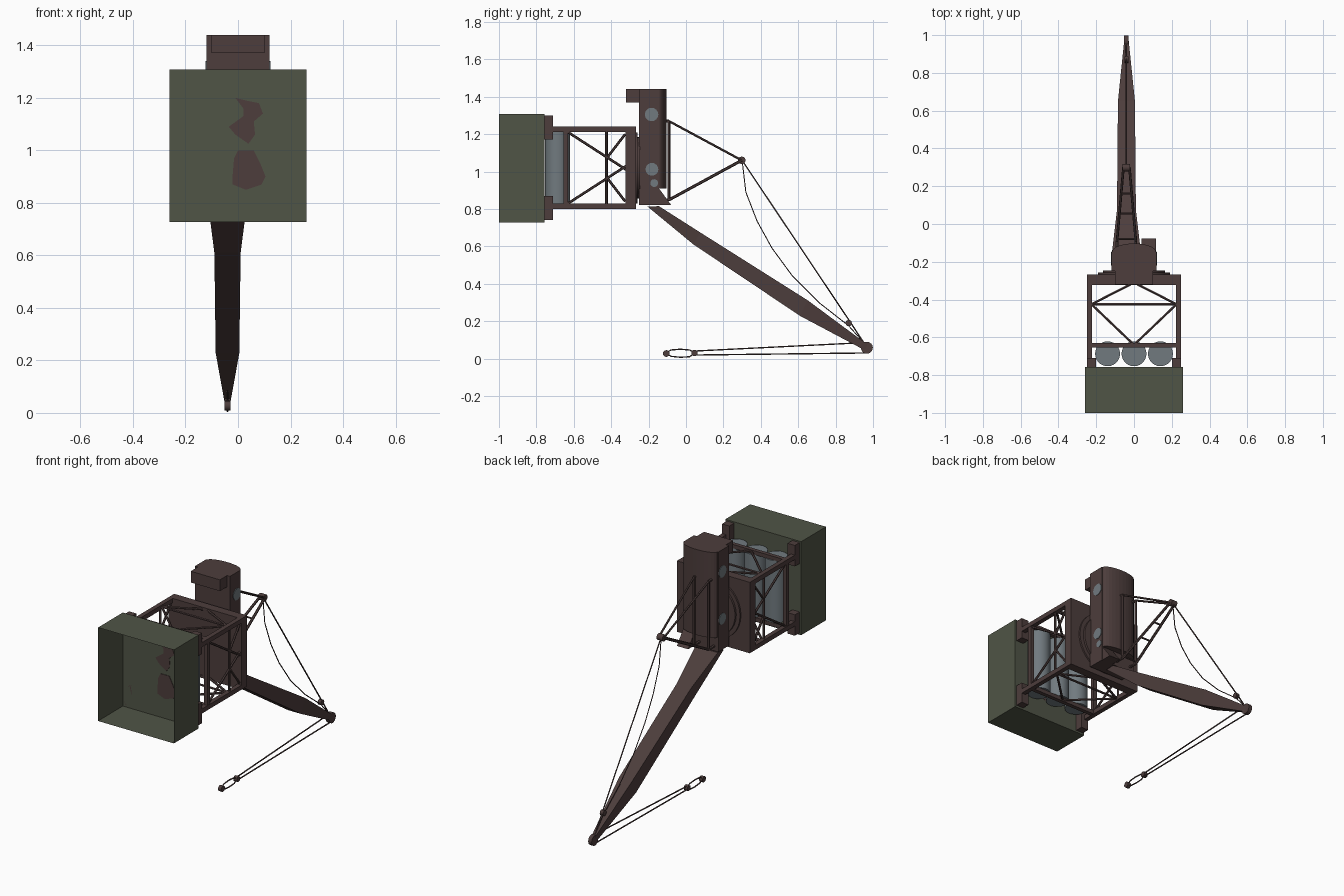
import bpy, bmesh, math
from mathutils import Vector

if "Cube" in bpy.data.objects:
    bpy.data.objects.remove(bpy.data.objects["Cube"])


def material(name, rgb):
    m = bpy.data.materials.new(name)
    m.diffuse_color = (*rgb, 1)
    m.use_nodes = True
    m.node_tree.nodes["Principled BSDF"].inputs["Base Color"].default_value = m.diffuse_color
    return m


GREEN = material("olive green", (0.080, 0.089, 0.061))
BROWN = material("dark brown", (0.074, 0.047, 0.045))
GREY = material("blue grey", (0.165, 0.195, 0.213))


def finish(name, bm, mat, smooth=False):
    bmesh.ops.recalc_face_normals(bm, faces=bm.faces[:])
    me = bpy.data.meshes.new(name)
    bm.to_mesh(me)
    bm.free()
    me.materials.append(mat)
    ob = bpy.data.objects.new(name, me)
    bpy.context.collection.objects.link(ob)
    if smooth:
        bpy.context.view_layer.objects.active = ob
        ob.select_set(True)
        bpy.ops.object.shade_smooth_by_angle(angle=math.radians(35))
        ob.select_set(False)
    return ob


def box(name, x, y, z, mat=BROWN):
    bm = bmesh.new()
    bmesh.ops.create_cube(bm, size=1)
    for v in bm.verts:
        v.co = [a + (b - a) * (c + 0.5) for (a, b), c in zip((x, y, z), v.co)]
    return finish(name, bm, mat)


def rod(name, a, b, r, mat=BROWN, sides=6):
    """Cylinder between two points."""
    a, b = Vector(a), Vector(b)
    bm = bmesh.new()
    bmesh.ops.create_cone(bm, cap_ends=True, segments=sides, radius1=r, radius2=r, depth=(b - a).length)
    q = (b - a).to_track_quat('Z', 'Y')
    for v in bm.verts:
        v.co = q @ v.co + (a + b) / 2
    return finish(name, bm, mat, sides > 12)


def prism(name, outline, a, b, place, mat=BROWN):
    """Extrude a 2D outline from a to b; place(u, v, t) gives the 3D point."""
    bm = bmesh.new()
    lo, hi = [[bm.verts.new(place(u, v, t)) for u, v in outline] for t in (a, b)]
    bm.faces.new(lo)
    bm.faces.new(hi)
    for i in range(len(lo)):
        j = (i + 1) % len(lo)
        bm.faces.new((lo[i], lo[j], hi[j], hi[i]))
    return finish(name, bm, mat)


def cable(name, points, r=0.004):
    """Bent cable as one poly curve with a round bevel."""
    cu = bpy.data.curves.new(name, 'CURVE')
    cu.dimensions = '3D'
    cu.bevel_depth = r
    cu.bevel_resolution = 1
    sp = cu.splines.new('POLY')
    sp.points.add(len(points) - 1)
    for p, (y, z) in zip(sp.points, points):
        p.co = (CX, y, z, 1)
    cu.materials.append(BROWN)
    ob = bpy.data.objects.new(name, cu)
    bpy.context.collection.objects.link(ob)


CX = -0.04   # centre line of the boom
CZ = 1.02    # centre height of the tower

# Base box, open at the front
base = box("base_box", (-0.26, 0.26), (-1, -0.757), (0.728, 1.308), GREEN)
bm = bmesh.new()
bm.from_mesh(base.data)
bmesh.ops.delete(bm, geom=[f for f in bm.faces if f.normal.y < -0.9], context='FACES')
bm.to_mesh(base.data)
bm.free()

# Dark patches on the inside of the base
upper = [(-.01, 1.2), (.03, 1.19), (.08, 1.18), (.095, 1.14), (.06, 1.11), (.065, 1.06),
         (.04, 1.025), (-.01, 1.06), (-.035, 1.09), (.02, 1.13), (.02, 1.16)]
lower = [(0, 1), (.06, 1), (.085, .95), (.105, .9), (.09, .87), (.03, .85),
         (-.02, .87), (-.02, .91), (-.015, .97)]
for n, o in (("upper", upper), ("lower", lower)):
    prism(n + "_base_patch", o, -0.760, -0.756, lambda u, v, t: (u, t, v))

# Tower: feet, corner posts and frame bars
for sx in (-1, 1):
    for sz in (-1, 1):
        x0, x1 = sorted((sx * 0.20, sx * 0.25))
        z0, z1 = sorted((CZ + sz * 0.15, CZ + sz * 0.28))
        box("tower_foot", (x0, x1), (-0.757, -0.71), (z0, z1))
        x0, x1 = sorted((sx * 0.222, sx * 0.25))
        z0, z1 = sorted((CZ + sz * 0.192, CZ + sz * 0.22))
        box("tower_post", (x0, x1), (-0.74, -0.27), (z0, z1))
for s in (-1, 1):
    x, z = s * 0.236, CZ + s * 0.206
    box("frame_bar_side", (x - .012, x + .012), (-0.655, -0.63), (CZ - 0.2, CZ + 0.2))
    box("frame_bar_across", (-0.23, 0.23), (-0.655, -0.63), (z - .012, z + .012))
    rod("mid_bar_side", (x, -.425, CZ - .2), (x, -.425, CZ + .2), .007)
    rod("mid_bar_across", (-.23, -.425, z), (.23, -.425, z), .007)
    # diagonal braces
    for t in (-1, 1):
        rod("side_brace", (x, -.63, CZ + t * .19), (x, -.32, CZ - t * .01), .007)
        rod("short_side_brace", (x, -.425, CZ + t * .05), (x, -.325, CZ + t * .18), .007)
        rod("brace_low", (0, -.64, z), (t * .225, -.425, z), .007)
        rod("brace_high", (t * .225, -.425, z), (0, -.31, z), .007)
box("tower_head", (-0.25, 0.25), (-0.323, -0.268), (0.80, 1.24))

# Storage drums in the tower foot
for x in (-0.14, 0, 0.14):
    rod("drum", (x, -.687, .83), (x, -.687, 1.215), .066, GREY, 28)

# Turntable
rod("turntable_ring", (0, -.27, CZ), (0, -.258, CZ), .19, sides=32)
rod("turntable_disc", (0, -.26, CZ), (0, -.245, CZ), .165, sides=32)

# Machine house with curved back, counterweight and driver's nose
box("house_body", (-0.12, 0.12), (-0.25, -0.145), (0.82, 1.44))
arc = [(-0.12, -0.15)] + [(0.115 * math.cos(a), -0.145 + 0.042 * math.sin(a))
       for a in [math.pi * (1 - i / 14) for i in range(15)]] + [(0.12, -0.15)]
prism("house_arch", arc, 0.91, 1.44, lambda u, v, t: (u, v, t))
box("counterweight", (-0.1, 0.1), (-0.32, -0.25), (1.37, 1.44))
prism("driver_nose", [(-.2, .82), (-.078, .82), (-.145, .91), (-.2, .91)],
      0.04, 0.117, lambda u, v, t: (t, u, v))

# Round windows
for y, z, r in ((-.184, 1.305, .036), (-.182, 1.012, .034), (-.17, .938, .021)):
    for s in ((-1, 1) if r > 0.03 else (1,)):
        rod("round_window", (s * .118, y, z), (s * .123, y, z), r, GREY, 24)

# Boom: tapered box through cross-sections (y, upper z / lower z, half width)
sections = [((-.145, .815), (-.205, .812), .076), ((.075, .675), (.04, .61), .05),
            ((.65, .312), (.61, .228), .045), ((.97, .075), (.955, .045), .012)]
bm = bmesh.new()
rings = [[bm.verts.new(p) for p in ((CX - w, *up), (CX + w, *up), (CX + w, *lo), (CX - w, *lo))]
         for up, lo, w in sections]
for a, b in zip(rings, rings[1:]):
    for i in range(4):
        j = (i + 1) % 4
        bm.faces.new((a[i], a[j], b[j], b[i]))
bm.faces.new(rings[0])
bm.faces.new(rings[-1])
finish("boom", bm, BROWN)

# Pulleys and rope joints
for n, y, z, r, w in (("tip_pulley", .967, .058, .032, .012), ("stay_joint", .87, .19, .017, .011),
                      ("mast_pulley", .298, 1.06, .02, .02), ("hook_block", .045, .03, .017, .012),
                      ("hook_end", -.105, .027, .018, .011)):
    rod(n, (CX - w, y, z), (CX + w, y, z), r, BROWN, 16)

# A-frame mast with ladder rungs
apex = Vector((CX, .298, 1.06))
for s in (-1, 1):
    top, low = (CX + s * .05, -.092, 1.27), (CX + s * .05, -.092, .848)
    tip = apex + Vector((s * .016, 0, 0))
    rod("mast_upright", low, top, .008)
    rod("mast_tie", top, tip, .006)
    rod("mast_leg", low, tip, .008)
    rod("mast_foot", low, (low[0], -.15, .85), .008)
    rod("mast_top_mount", top, (top[0], -.12, 1.27), .008)
for f in (0.03, 0.38, 0.65):
    w = .05 - .034 * f
    y, z = -.092 + .39 * f, .848 + .212 * f
    rod("mast_rung", (CX - w, y, z), (CX + w, y, z), .006)

# Stay cables, one taut and one slack
cable("taut_stay", [(.3, 1.06), (.885, .185), (.967, .06)])
cable("slack_rope", [(.3, 1.06), (.32, .89), (.38, .735), (.46, .59), (.57, .44), (.71, .3), (.87, .175), (.96, .075)], .003)

# Hoist ropes and hook link
cable("upper_hoist_rope", [(.04, .04), (.967, .086)])
cable("lower_hoist_rope", [(.04, .019), (.967, .03)])
cable("hook_link", [(.04, .035), (.02, .046), (-.03, .05), (-.08, .046), (-.108, .03),
                    (-.08, .012), (-.03, .007), (.02, .01), (.04, .025)])
